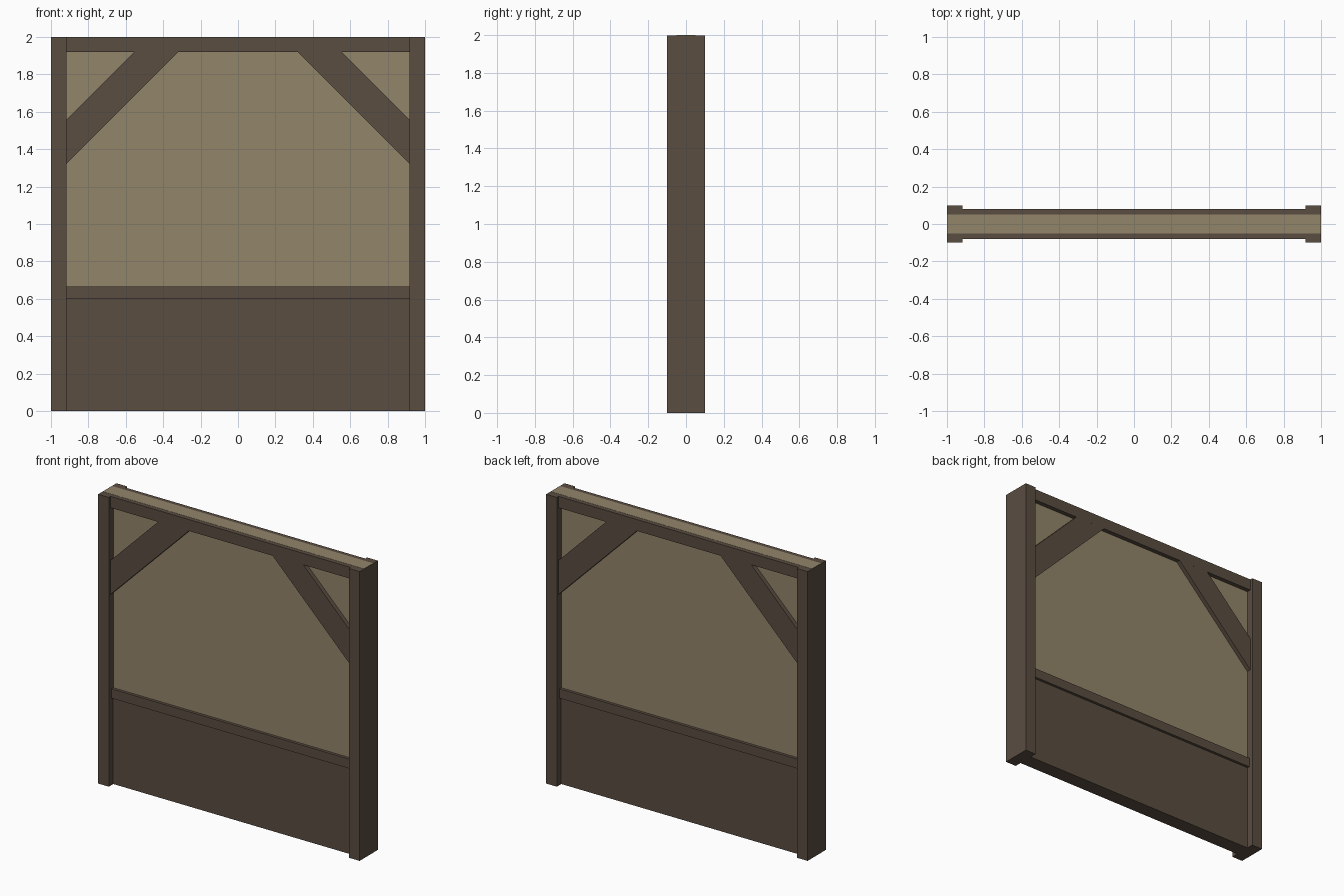
import bpy, bmesh

if "Cube" in bpy.data.objects:
    bpy.data.objects.remove(bpy.data.objects["Cube"])


def material(name, color):
    m = bpy.data.materials.new(name)
    m.diffuse_color = (*color, 1)
    m.use_nodes = True
    m.node_tree.nodes["Principled BSDF"].inputs["Base Color"].default_value = m.diffuse_color
    return m


WOOD = material("dark wood", (0.102, 0.075, 0.053))
PLASTER = material("tan plaster", (0.290, 0.233, 0.144))


def prism(name, outline, depth, mat):
    """Extrude an x/z outline symmetrically to +-depth in y."""
    bm = bmesh.new()
    face = bm.faces.new([bm.verts.new((x, -depth, z)) for x, z in outline])
    ext = bmesh.ops.extrude_face_region(bm, geom=[face])
    verts = [g for g in ext["geom"] if isinstance(g, bmesh.types.BMVert)]
    bmesh.ops.translate(bm, verts=verts, vec=(0, 2 * depth, 0))
    bmesh.ops.recalc_face_normals(bm, faces=bm.faces)
    me = bpy.data.meshes.new(name)
    bm.to_mesh(me)
    bm.free()
    me.materials.append(mat)
    ob = bpy.data.objects.new(name, me)
    bpy.context.collection.objects.link(ob)
    return ob


def beam(name, x0, x1, z0, z1, depth, mat=WOOD):
    return prism(name, [(x0, z0), (x1, z0), (x1, z1), (x0, z1)], depth, mat)


# Plaster core, its top showing between the timbers
beam("plaster_core", -0.999, 0.999, 0.002, 2.0, 0.05, PLASTER)

# Lower boarding, almost flush with the plaster, and the rails
beam("lower_panel", -0.93, 0.93, 0.0, 0.62, 0.0515)
beam("middle_rail", -0.93, 0.93, 0.60, 0.665, 0.07)
beam("top_beam", -0.93, 0.93, 1.92, 1.999, 0.08)

# Corner posts and diagonal braces on both sides
for side, s in (("left", -1), ("right", 1)):
    beam(side + "_post", s * 0.918, s * 1.0, 0.0, 1.999, 0.1)
    prism(side + "_brace",
          [(s * 0.92, 1.32), (s * 0.92, 1.555), (s * 0.555, 1.92), (s * 0.32, 1.92)],
          0.0798, WOOD)
